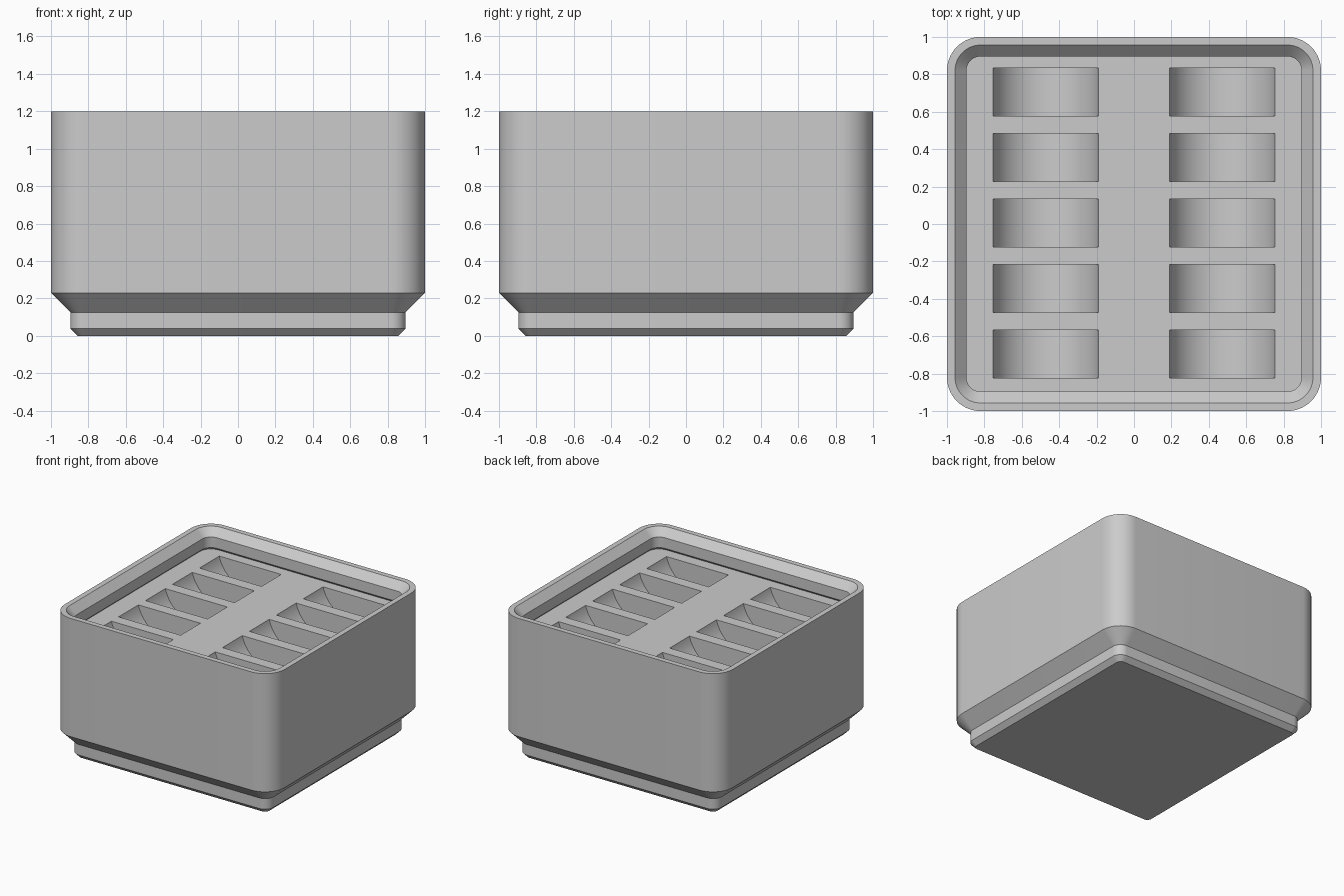
import bpy, bmesh, math
from mathutils import Matrix

cube = bpy.data.objects.get("Cube")
if cube:
    bpy.data.objects.remove(cube, do_unlink=True)

CORNER = 0.82      # centre of every corner arc
FLOOR = 1.03       # height of the slotted top
STEPS = 14

grey = bpy.data.materials.new("plain grey")
grey.use_nodes = True
colour = (0.6, 0.6, 0.6, 1)
grey.diffuse_color = colour
grey.node_tree.nodes["Principled BSDF"].inputs["Base Color"].default_value = colour


def make_object(name, bm):
    bmesh.ops.recalc_face_normals(bm, faces=bm.faces)
    mesh = bpy.data.meshes.new(name)
    bm.to_mesh(mesh)
    bm.free()
    mesh.materials.append(grey)
    obj = bpy.data.objects.new(name, mesh)
    bpy.context.collection.objects.link(obj)
    return obj


def rounded_ring(bm, half, z):
    """Rounded square whose corner radius follows its size."""
    r = half - CORNER
    ring = []
    for q, (sx, sy) in enumerate([(1, 1), (-1, 1), (-1, -1), (1, -1)]):
        for i in range(STEPS + 1):
            a = (q + i / STEPS) * math.pi / 2
            ring.append(bm.verts.new((sx * CORNER + r * math.cos(a),
                                      sy * CORNER + r * math.sin(a), z)))
    return ring


# Body: stepped foot, straight wall, stacking lip, undercut, floor
profile = [(0.858, 0), (0.896, 0.038), (0.896, 0.125), (1, 0.229), (1, 1.2),
           (0.957, 1.2), (0.896, 1.139), (0.896, 1.052), (0.918, FLOOR)]
bm = bmesh.new()
rings = [rounded_ring(bm, half, z) for half, z in profile]
for low, high in zip(rings, rings[1:]):
    n = len(low)
    for i in range(n):
        j = (i + 1) % n
        bm.faces.new((low[i], low[j], high[j], high[i]))
bm.faces.new(rings[0])
bm.faces.new(rings[-1])
body = make_object("slotted_bin", bm)

# Round-bottomed slots: two columns of five
HALF_WIDTH, RISE = 0.282, 0.07
radius = math.hypot(HALF_WIDTH, RISE)
bm = bmesh.new()
for x in (-0.472, 0.472):
    for row in range(-2, 3):
        place = (Matrix.Translation((x, 0.35 * row + 0.005, FLOOR + RISE))
                 @ Matrix.Rotation(math.pi / 2, 4, "X"))
        bmesh.ops.create_cone(bm, cap_ends=True, segments=72, radius1=radius,
                              radius2=radius, depth=0.257, matrix=place)
cutter = make_object("slot_cutter", bm)
cutter.hide_render = True

cut = body.modifiers.new("slots", "BOOLEAN")
cut.operation = "DIFFERENCE"
cut.solver = "EXACT"
cut.object = cutter
bpy.ops.object.select_all(action="DESELECT")
body.select_set(True)
bpy.context.view_layer.objects.active = body
bpy.ops.object.modifier_apply(modifier=cut.name)
bpy.data.objects.remove(cutter, do_unlink=True)

bpy.ops.object.shade_smooth_by_angle(angle=math.radians(30))
